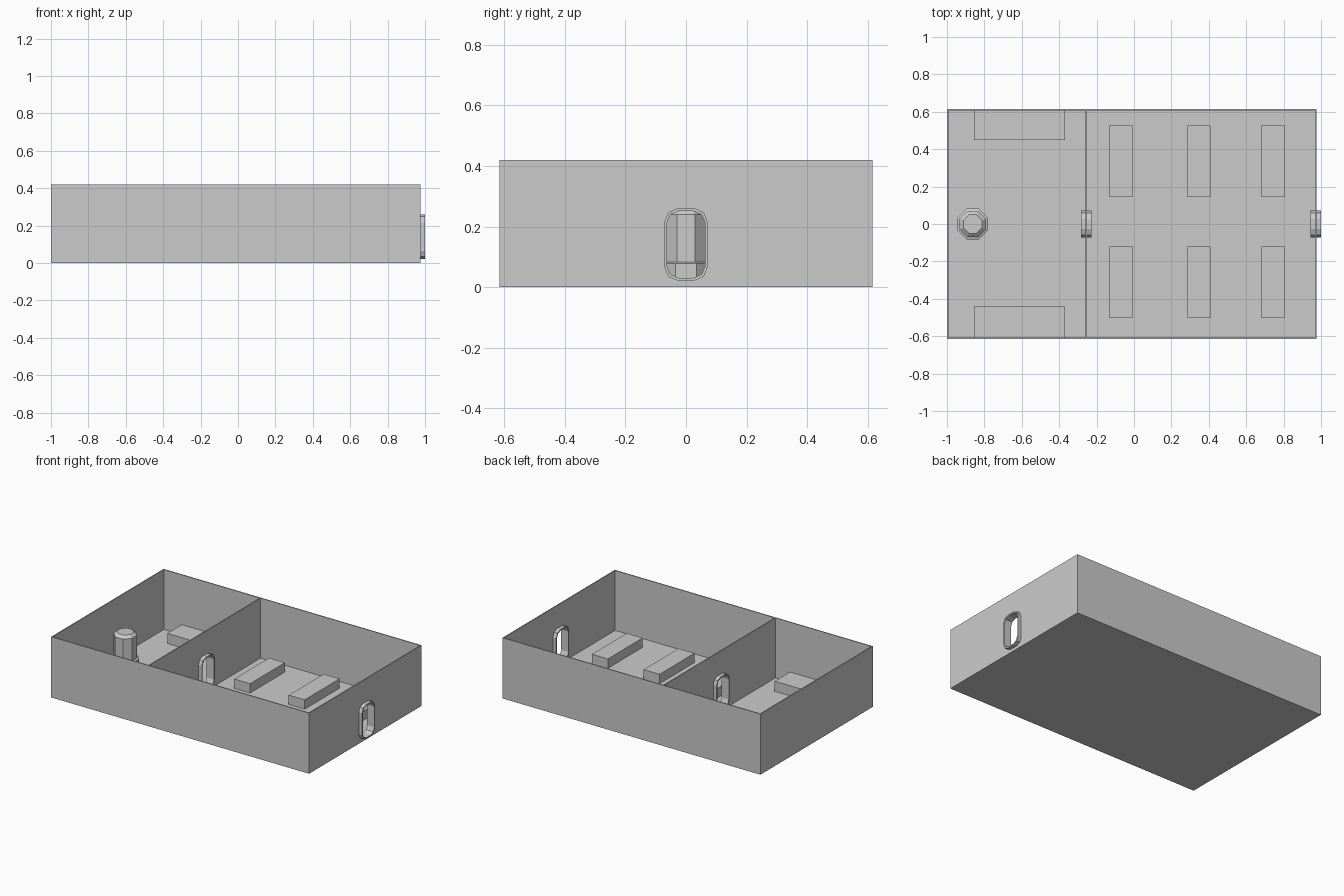
import bpy, bmesh, math

if "Cube" in bpy.data.objects:
    bpy.data.objects.remove(bpy.data.objects["Cube"])

X0, X1, Y, H, T = -1.0, 0.975, 0.615, 0.42, 0.007


def box(name, x0, x1, y0, y1, z0, z1):
    bm = bmesh.new()
    bmesh.ops.create_cube(bm, size=1)
    for v in bm.verts:
        v.co.x = x0 if v.co.x < 0 else x1
        v.co.y = y0 if v.co.y < 0 else y1
        v.co.z = z0 if v.co.z < 0 else z1
    me = bpy.data.meshes.new(name)
    bm.to_mesh(me)
    bm.free()
    ob = bpy.data.objects.new(name, me)
    bpy.context.collection.objects.link(ob)
    return ob


def rounded(hw, z0, z1, r):
    # Rectangle with two-segment rounded corners
    pts = []
    corners = [(hw - r, z1 - r, 0), (r - hw, z1 - r, 90),
               (r - hw, z0 + r, 180), (hw - r, z0 + r, 270)]
    for cy, cz, a0 in corners:
        for k in range(3):
            a = math.radians(a0 + 45 * k)
            pts.append((cy + r * math.cos(a), cz + r * math.sin(a)))
    return pts


def plate(name, loops, x, thickness):
    # Filled YZ profile with holes, extruded along x
    cu = bpy.data.curves.new(name, 'CURVE')
    cu.dimensions = '2D'
    cu.fill_mode = 'BOTH'
    cu.extrude = thickness / 2
    for loop in loops:
        sp = cu.splines.new('POLY')
        sp.points.add(len(loop) - 1)
        for p, (a, b) in zip(sp.points, loop):
            p.co = (a, b, 0, 1)
        sp.use_cyclic_u = True
        sp.use_smooth = False
    ob = bpy.data.objects.new(name, cu)
    bpy.context.collection.objects.link(ob)
    ob.rotation_euler = (math.pi / 2, 0, math.pi / 2)
    ob.location.x = x
    bpy.ops.object.select_all(action='DESELECT')
    ob.select_set(True)
    bpy.context.view_layer.objects.active = ob
    bpy.ops.object.convert(target='MESH')
    bpy.ops.object.shade_flat()
    return ob


# Floor and solid walls
box("floor", X0, X1, -Y, Y, 0, 0.005)
box("left_wall", X0, X0 + T, -Y, Y, 0, H)
box("front_wall", X0, X1, -Y, -Y + T, 0, H)
box("back_wall", X0, X1, Y - T, Y, 0, H)

# Walls with doorways, and the door frames in them
rect = [(-Y, 0), (Y, 0), (Y, H), (-Y, H)]
opening = rounded(0.067, 0.027, 0.256, 0.041)
outer = rounded(0.071, 0.022, 0.26, 0.043)
inner = rounded(0.063, 0.031, 0.251, 0.039)
for label, x in (("right", X1 - T / 2), ("divider", -0.256)):
    plate(label + "_wall", [rect, opening], x, T)
    plate(label + "_door_frame", [outer, inner], x + 0.0005, 0.056)

# Free-standing blocks in two rows, and benches along the walls
for i, x in enumerate((-0.07, 0.348, 0.744)):
    box(f"block_back_{i}", x - 0.061, x + 0.061, 0.145, 0.526, 0.003, 0.07)
    box(f"block_front_{i}", x - 0.061, x + 0.061, -0.502, -0.121, 0.003, 0.07)
box("bench_back", -0.856, -0.37, 0.45, Y - T / 2, 0.003, 0.075)
box("bench_front", -0.856, -0.37, -Y + T / 2, -0.442, 0.003, 0.075)

# Octagonal column: wide base, shaft, chamfered top
profile = [(0.082, 0.003), (0.082, 0.078), (0.07, 0.083), (0.07, 0.24), (0.05, 0.258)]
bm = bmesh.new()
rings = []
for ap, z in profile:
    r = ap / math.cos(math.pi / 8)
    rings.append([bm.verts.new((r * math.cos((i + 0.5) * math.pi / 4),
                                r * math.sin((i + 0.5) * math.pi / 4), z)) for i in range(8)])
for a, b in zip(rings, rings[1:]):
    for i in range(8):
        j = (i + 1) % 8
        bm.faces.new((a[i], a[j], b[j], b[i]))
bm.faces.new(rings[-1])
bm.faces.new(rings[0][::-1])
me = bpy.data.meshes.new("column")
bm.to_mesh(me)
bm.free()
column = bpy.data.objects.new("column", me)
column.location = (-0.862, 0, 0)
bpy.context.collection.objects.link(column)
